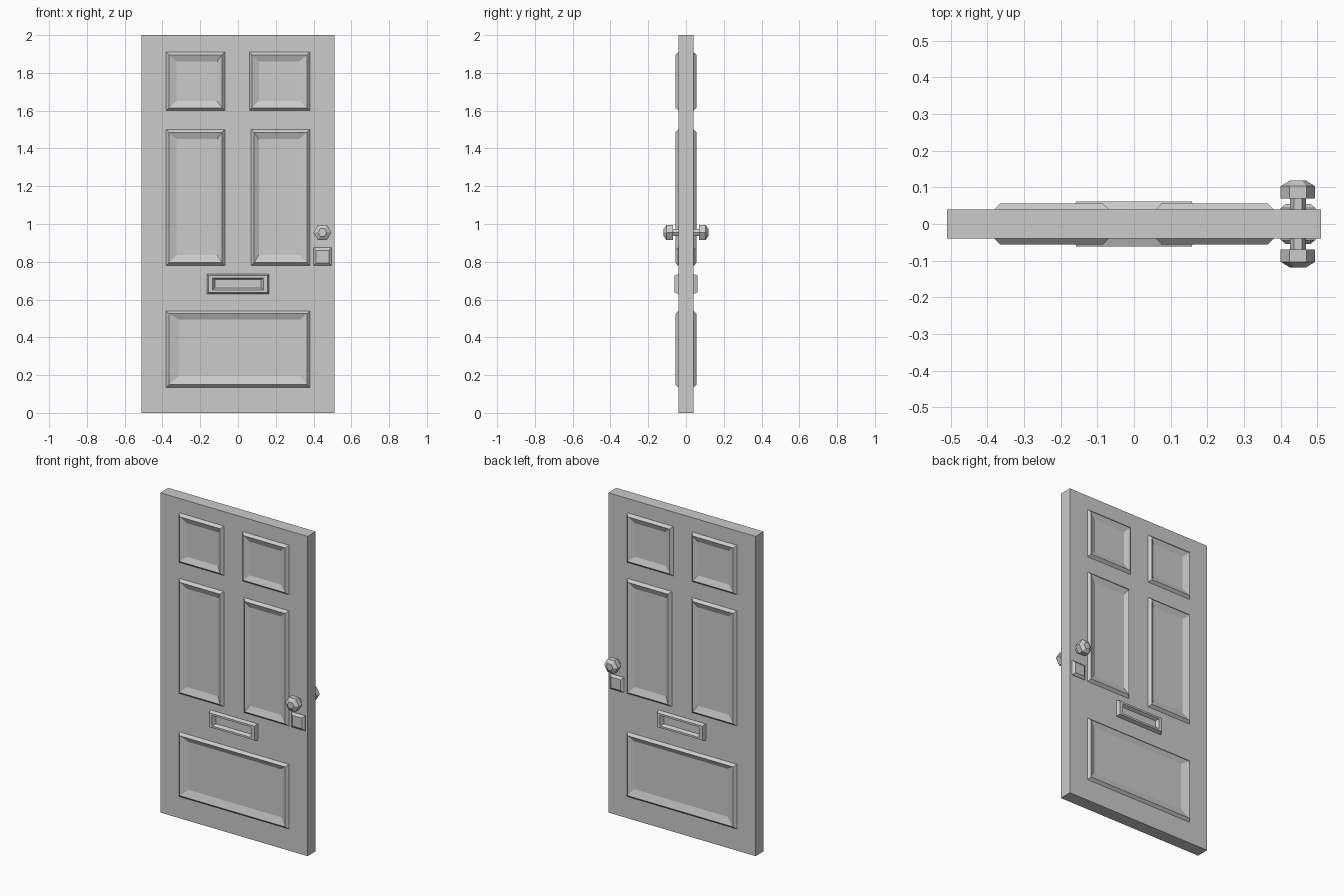
import bpy
import bmesh
import math

cube = bpy.data.objects.get("Cube")
if cube:
    bpy.data.objects.remove(cube, do_unlink=True)

grey = bpy.data.materials.new("door_grey")
grey.use_nodes = True
grey.diffuse_color = (0.6, 0.6, 0.6, 1)
grey.node_tree.nodes["Principled BSDF"].inputs["Base Color"].default_value = (0.6, 0.6, 0.6, 1)

FACE = 0.04  # half the thickness of the slab


def finish(name, bm):
    bmesh.ops.recalc_face_normals(bm, faces=bm.faces)
    mesh = bpy.data.meshes.new(name)
    bm.to_mesh(mesh)
    bm.free()
    mesh.materials.append(grey)
    obj = bpy.data.objects.new(name, mesh)
    bpy.context.collection.objects.link(obj)
    return obj


def loft(name, rings):
    """Closed solid through successive rings of points."""
    bm = bmesh.new()
    loops = [[bm.verts.new(p) for p in ring] for ring in rings]
    n = len(loops[0])
    for a, b in zip(loops, loops[1:]):
        for i in range(n):
            j = (i + 1) % n
            bm.faces.new((a[i], a[j], b[j], b[i]))
    bm.faces.new(loops[0])
    bm.faces.new(loops[-1])
    return finish(name, bm)


def rect(x0, x1, z0, z1, y):
    return [(x0, y, z0), (x1, y, z0), (x1, y, z1), (x0, y, z1)]


def inset(box, left, right, bottom, top, y):
    return rect(box[0] + left, box[1] - right, box[2] + bottom, box[3] - top, y)


def hexagon(x, z, r, y):
    return [(x + r * math.cos(i * math.pi / 3), y, z + r * math.sin(i * math.pi / 3))
            for i in range(6)]


# Slab
loft("door_slab", [rect(-0.51, 0.51, 0, 2, -FACE), rect(-0.51, 0.51, 0, 2, FACE)])

# Outer bounds and inner slope widths (left, right, bottom, top) of each panel
panels = {
    "upper_right_panel": ((-0.38, -0.07, 1.60, 1.91), (0.055, 0.04, 0.05, 0.05)),
    "upper_left_panel": ((0.06, 0.38, 1.60, 1.91), (0.05, 0.055, 0.05, 0.05)),
    "middle_right_panel": ((-0.38, -0.07, 0.78, 1.50), (0.055, 0.04, 0.055, 0.05)),
    "middle_left_panel": ((0.07, 0.38, 0.78, 1.50), (0.04, 0.055, 0.055, 0.05)),
    "lower_panel": ((-0.38, 0.38, 0.135, 0.54), (0.065, 0.05, 0.06, 0.045)),
}

for side, s in (("front", -1), ("back", 1)):
    # Moulded panels: narrow outer slope, wide inner slope down to the field
    for name, (box, slope) in panels.items():
        loft(f"{side}_{name}", [
            rect(*box, s * (FACE - 0.01)),
            rect(*box, s * FACE),
            inset(box, *[0.015] * 4, s * 0.056),
            inset(box, *slope, s * 0.0415),
        ])

    # Letter plate with a sunken slot
    plate = (-0.165, 0.165, 0.63, 0.735)
    loft(f"{side}_letter_plate", [
        rect(*plate, s * (FACE - 0.01)),
        rect(*plate, s * FACE),
        inset(plate, *[0.008] * 4, s * 0.062),
        inset(plate, *[0.03, 0.03, 0.02, 0.02], s * 0.062),
        inset(plate, *[0.042, 0.042, 0.03, 0.03], s * 0.043),
    ])

    # Lock plate
    lock = (0.40, 0.495, 0.78, 0.875)
    loft(f"{side}_lock_plate", [
        rect(*lock, s * (FACE - 0.01)),
        rect(*lock, s * 0.043),
        inset(lock, *[0.014] * 4, s * 0.055),
    ])

    # Six-sided knob on its stem
    profile = ((0.03, 0.022), (0.07, 0.022), (0.07, 0.047), (0.103, 0.047), (0.118, 0.023))
    loft(f"{side}_knob", [hexagon(0.447, 0.955, r, s * y) for y, r in profile])
